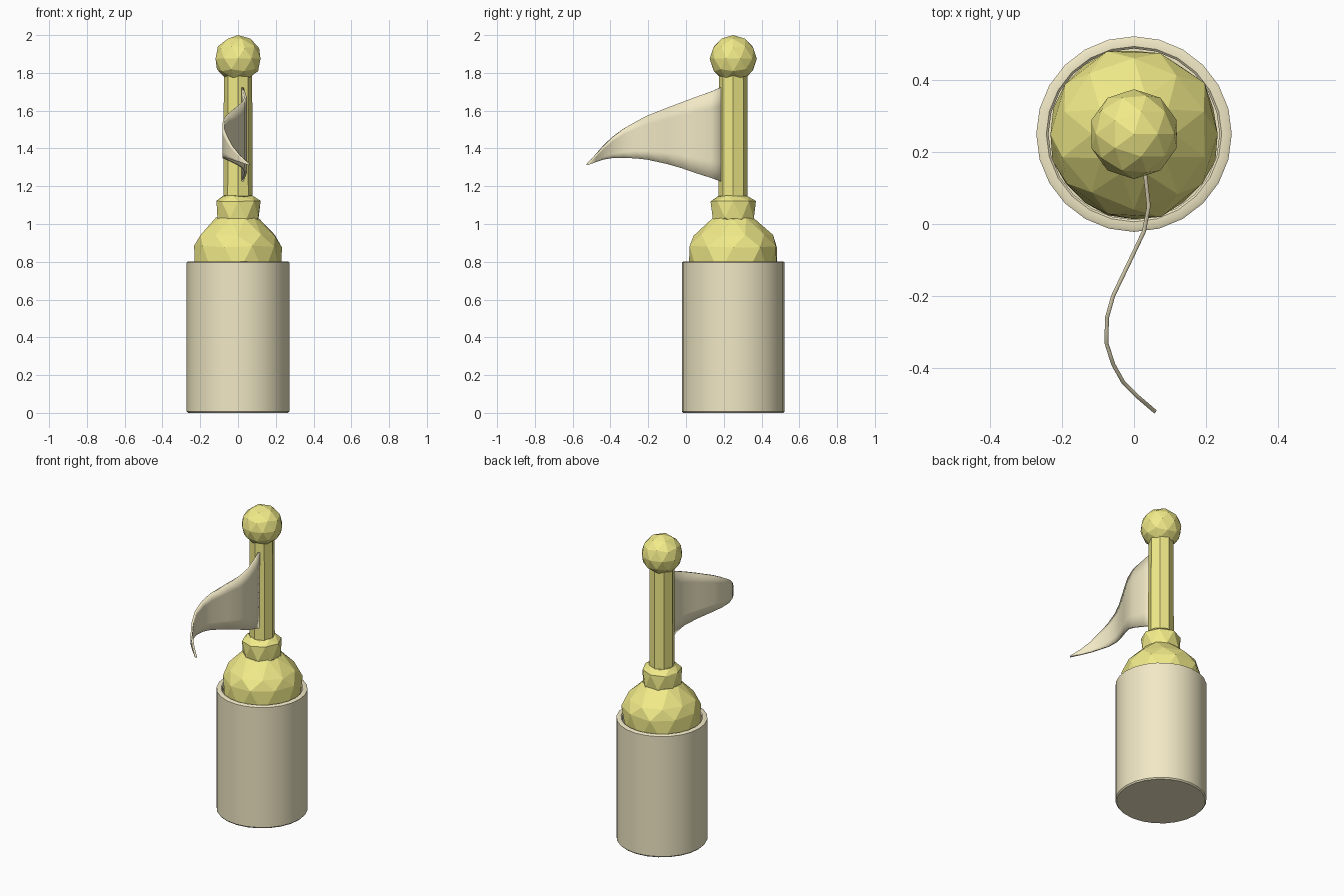
import bpy, bmesh, math, random

if "Cube" in bpy.data.objects:
    bpy.data.objects.remove(bpy.data.objects["Cube"])

random.seed(4)
CY = 0.25  # y of the shared axis of cup and pole


def material(name, rgb):
    m = bpy.data.materials.new(name)
    m.diffuse_color = (*rgb, 1)
    m.use_nodes = True
    m.node_tree.nodes["Principled BSDF"].inputs["Base Color"].default_value = m.diffuse_color
    return m


cream = material("cream", (0.88, 0.81, 0.56))
yellow = material("yellow", (0.88, 0.83, 0.25))


def finish(name, bm, mat, smooth=False):
    bmesh.ops.recalc_face_normals(bm, faces=bm.faces)
    me = bpy.data.meshes.new(name)
    bm.to_mesh(me)
    bm.free()
    me.materials.append(mat)
    ob = bpy.data.objects.new(name, me)
    bpy.context.collection.objects.link(ob)
    if smooth:
        bpy.ops.object.select_all(action='DESELECT')
        bpy.context.view_layer.objects.active = ob
        ob.select_set(True)
        bpy.ops.object.shade_smooth_by_angle(angle=math.radians(40))
    return ob


def lathe(name, profile, sides, mat, smooth=False, facet=False, jitter=0.0):
    """Stack rings of (radius, z); facet twists every other ring into triangles."""
    bm = bmesh.new()
    rings = []
    for i, (r, z) in enumerate(profile):
        turn = 0.5 * (i % 2) if facet else 0
        ring = []
        for k in range(sides):
            a = 2 * math.pi * (k + turn) / sides
            rr = r + random.uniform(-jitter, jitter)
            zz = z + random.uniform(-jitter, jitter)
            ring.append(bm.verts.new((rr * math.cos(a), CY + rr * math.sin(a), zz)))
        rings.append(ring)
    for i, (a, b) in enumerate(zip(rings, rings[1:])):
        for k in range(sides):
            n = (k + 1) % sides
            if not facet:
                bm.faces.new((a[k], a[n], b[n], b[k]))
            elif i % 2 == 0:
                bm.faces.new((a[k], a[n], b[k]))
                bm.faces.new((a[n], b[n], b[k]))
            else:
                bm.faces.new((a[k], b[n], b[k]))
                bm.faces.new((a[k], a[n], b[n]))
    bm.faces.new(rings[0])
    bm.faces.new(rings[-1])
    return finish(name, bm, mat, smooth)


# Smooth open cup with a wall and floor
lathe("cup", [(0.265, 0), (0.272, 0.008), (0.272, 0.797), (0.265, 0.801),
              (0.244, 0.801), (0.238, 0.795), (0.238, 0.04)], 24, cream, smooth=True)

# Faceted plug rising out of the cup, and the collar above it
lathe("plug", [(0.232, 0.58), (0.234, 0.74), (0.238, 0.88), (0.205, 0.94),
               (0.112, 1.03)], 10, yellow, facet=True, jitter=0.006)
lathe("collar", [(0.108, 1.01), (0.116, 1.03), (0.118, 1.12), (0.085, 1.147)],
      8, yellow, facet=True, jitter=0.004)

# Pole
lathe("pole", [(0.077, 1.12), (0.075, 1.79)], 8, yellow)

# Faceted ball on top
bm = bmesh.new()
bmesh.ops.create_icosphere(bm, subdivisions=2, radius=0.125)
for v in bm.verts:
    v.co.z = max(v.co.z, -0.105) + 1.875
    v.co.y += CY
finish("ball", bm, yellow)

# Waving pennant: stations of y, x, top z, bottom z
stations = [(0.20, 0.02, 1.73, 1.22), (0.13, 0.032, 1.70, 1.245), (0.05, 0.041, 1.672, 1.27),
            (-0.02, 0.028, 1.645, 1.295), (-0.10, -0.01, 1.615, 1.318),
            (-0.20, -0.058, 1.575, 1.34), (-0.26, -0.075, 1.545, 1.347),
            (-0.33, -0.077, 1.505, 1.35), (-0.39, -0.058, 1.46, 1.349),
            (-0.44, -0.03, 1.41, 1.341), (-0.48, 0.01, 1.363, 1.328),
            (-0.523, 0.06, 1.317, 1.312)]
rows = 5
bm = bmesh.new()
cols = [[bm.verts.new((x, y, b + (t - b) * j / rows)) for j in range(rows + 1)]
        for y, x, t, b in stations]
for a, b in zip(cols, cols[1:]):
    for j in range(rows):
        bm.faces.new((a[j], a[j + 1], b[j + 1], b[j]))
flag = finish("pennant", bm, cream, smooth=True)
sol = flag.modifiers.new("thickness", 'SOLIDIFY')
sol.thickness = 0.011
sol.offset = 0
